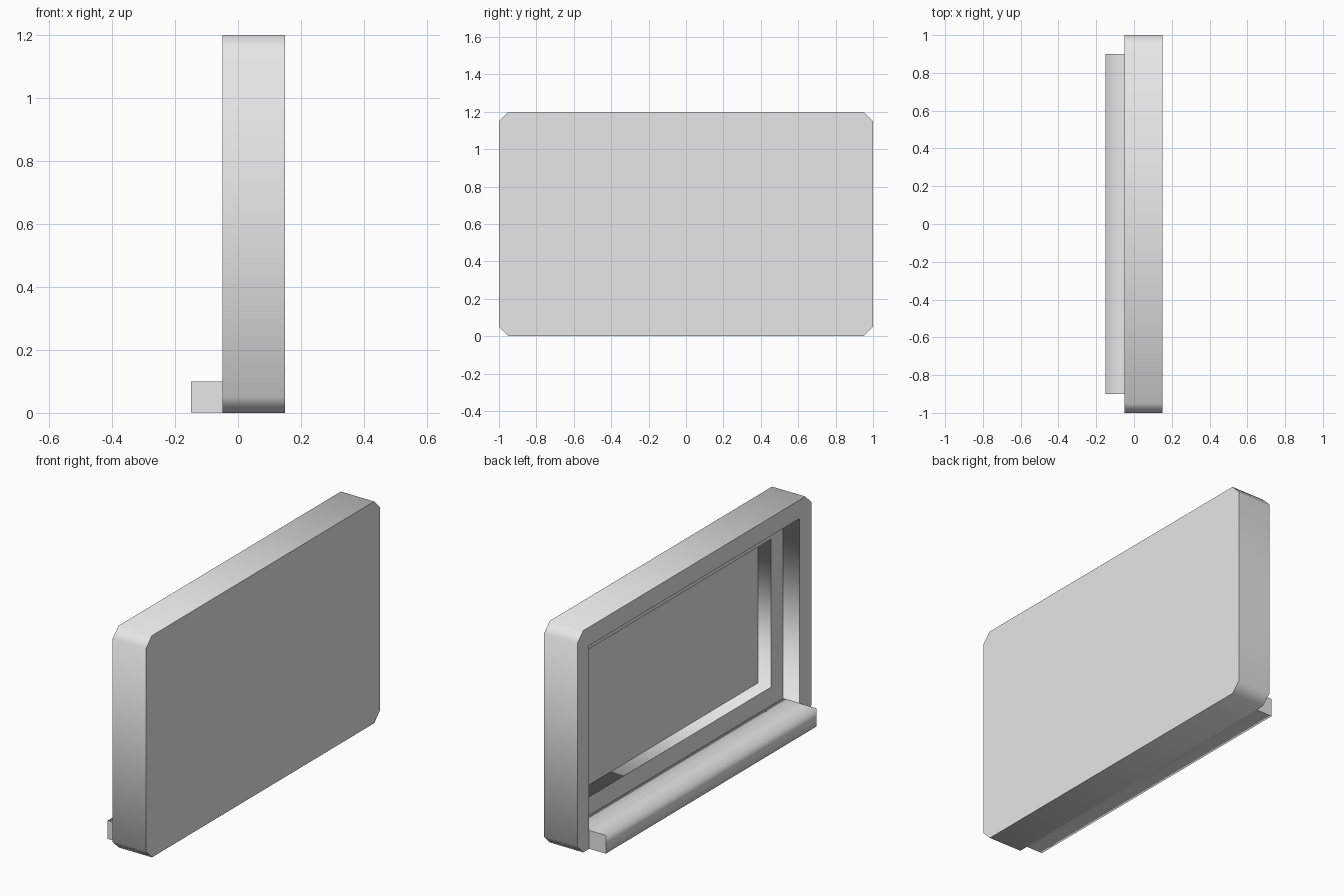
import bpy
import bmesh
from mathutils import Vector

default = bpy.data.objects.get("Cube")
if default:
    bpy.data.objects.remove(default, do_unlink=True)

grey = bpy.data.materials.new("light_grey")
grey.use_nodes = True
grey.diffuse_color = (0.8, 0.8, 0.8, 1)
grey.node_tree.nodes["Principled BSDF"].inputs["Base Color"].default_value = (0.8, 0.8, 0.8, 1)


def prism(name, profile, sweep):
    """Extrude a closed profile; the walls are smooth and the caps flat."""
    bm = bmesh.new()
    cap = bm.faces.new([bm.verts.new(p) for p in profile])
    extruded = bmesh.ops.extrude_face_region(bm, geom=[cap], use_keep_orig=True)
    moved = [v for v in extruded["geom"] if isinstance(v, bmesh.types.BMVert)]
    bmesh.ops.translate(bm, verts=moved, vec=sweep)
    bmesh.ops.recalc_face_normals(bm, faces=bm.faces)
    axis = Vector(sweep).normalized()
    for face in bm.faces:
        face.smooth = abs(face.normal.dot(axis)) < 0.5
    for edge in bm.edges:
        edge.smooth = all(f.smooth for f in edge.link_faces)
    mesh = bpy.data.meshes.new(name)
    bm.to_mesh(mesh)
    bm.free()
    mesh.materials.append(grey)
    obj = bpy.data.objects.new(name, mesh)
    bpy.context.collection.objects.link(obj)
    return obj


def opening(x, half_width, bottom, top):
    """Rectangle in the plane of the panel."""
    return [(x, -half_width, bottom), (x, half_width, bottom),
            (x, half_width, top), (x, -half_width, top)]


# Panel body with chamfered corners
c = 0.05
outline = [(-1 + c, 0), (1 - c, 0), (1, c), (1, 1.2 - c),
           (1 - c, 1.2), (-1 + c, 1.2), (-1, 1.2 - c), (-1, c)]
body = prism("panel_body", [(-0.05, y, z) for y, z in outline], (0.2, 0, 0))

# Stepped recess: wide outer step, then a smaller deep pocket
cutters = [
    prism("outer_recess", opening(-0.2, 0.9, 0.095, 1.1), (0.25, 0, 0)),
    prism("inner_recess", opening(-0.2, 0.8, 0.2, 1.0), (0.33, 0, 0)),
]
bpy.context.view_layer.objects.active = body
for cutter in cutters:
    cutter.hide_render = True
    cut = body.modifiers.new(cutter.name, "BOOLEAN")
    cut.operation = "DIFFERENCE"
    cut.solver = "EXACT"
    cut.object = cutter
    bpy.ops.object.modifier_apply(modifier=cut.name)
for cutter in cutters:
    bpy.data.objects.remove(cutter, do_unlink=True)

# Ledge along the bottom, reaching into the outer recess
ledge = [(-0.15, -0.9, 0.001), (0.05, -0.9, 0.001), (0.05, -0.9, 0.1), (-0.15, -0.9, 0.1)]
prism("bottom_ledge", ledge, (0, 1.8, 0))
